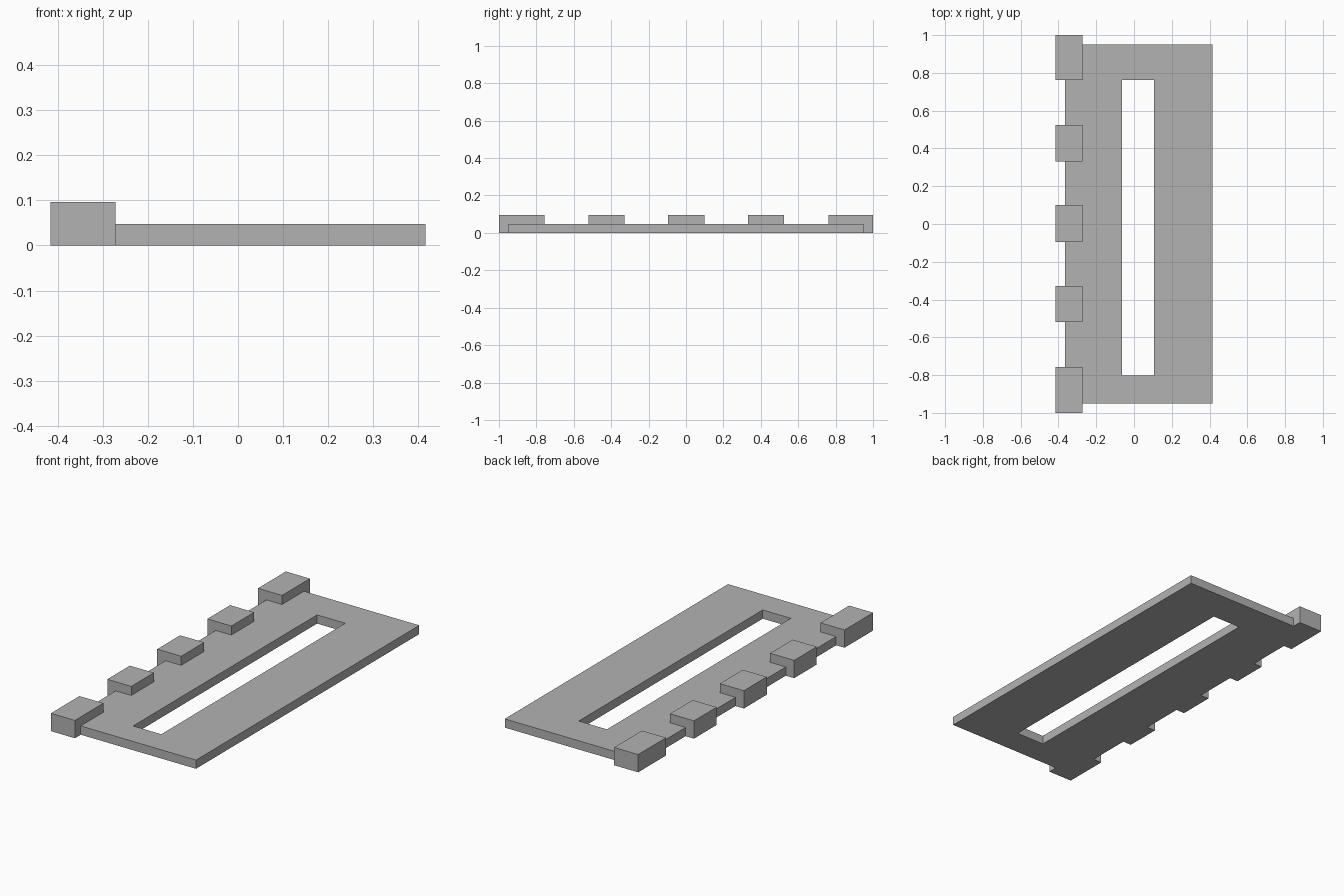
import bpy
import bmesh
from mathutils import Vector

default_cube = bpy.data.objects.get("Cube")
if default_cube:
    bpy.data.objects.remove(default_cube, do_unlink=True)

# Single grey finish
GREY = (0.45, 0.45, 0.45, 1.0)
grey = bpy.data.materials.new("plain_grey")
grey.use_nodes = True
grey.diffuse_color = GREY
grey.node_tree.nodes["Principled BSDF"].inputs["Base Color"].default_value = GREY


def box(name, low, high):
    """Flat-shaded box between two opposite corners."""
    low, high = Vector(low), Vector(high)
    bm = bmesh.new()
    bmesh.ops.create_cube(bm, size=1)
    for v in bm.verts:
        v.co = (low + high) / 2 + v.co * (high - low)
    mesh = bpy.data.meshes.new(name)
    bm.to_mesh(mesh)
    bm.free()
    mesh.materials.append(grey)
    obj = bpy.data.objects.new(name, mesh)
    bpy.context.collection.objects.link(obj)
    return obj


# Base plate with a long slot through it
plate = box("base_plate", (-0.365, -0.95, 0), (0.415, 0.95, 0.047))
cutter = box("slot_cutter", (-0.063, -0.803, -0.1), (0.105, 0.763, 0.2))
cutter.hide_render = True
cutter.hide_viewport = True
cutter.display_type = 'WIRE'
slot = plate.modifiers.new("slot", 'BOOLEAN')
slot.operation = 'DIFFERENCE'
slot.solver = 'EXACT'
slot.object = cutter

# Raised blocks along the right edge, larger at both ends
blocks = {
    "front_corner_block": (-1.0, -0.757),
    "front_block": (-0.52, -0.328),
    "middle_block": (-0.095, 0.1),
    "back_block": (0.332, 0.525),
    "back_corner_block": (0.763, 1.0),
}
for name, (y0, y1) in blocks.items():
    box(name, (-0.415, y0, 0), (-0.272, y1, 0.096))
